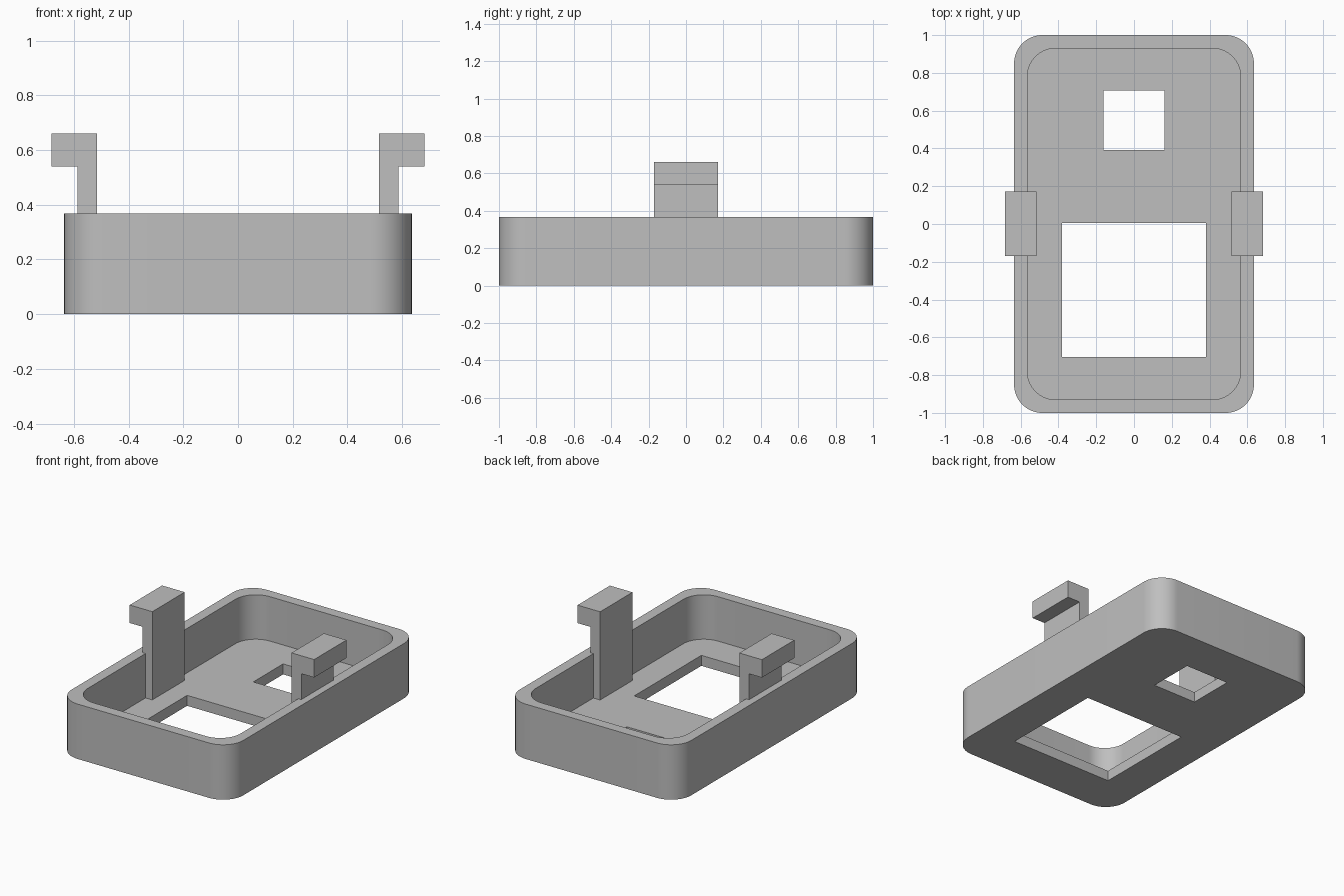
import bpy, bmesh
from math import cos, sin, pi

cube = bpy.data.objects.get("Cube")
if cube:
    bpy.data.objects.remove(cube, do_unlink=True)

GREY = (0.52, 0.52, 0.52, 1)
grey = bpy.data.materials.new("plain grey")
grey.use_nodes = True
grey.diffuse_color = GREY
grey.node_tree.nodes["Principled BSDF"].inputs["Base Color"].default_value = GREY

HEIGHT, FLOOR, TOP = 0.367, 0.07, 0.66
HALF_X, HALF_Y, WALL, RADIUS = 0.635, 1.0, 0.07, 0.15


def rounded_outline(hx, hy, r, steps=16):
    """Counter-clockwise rounded rectangle."""
    pts = []
    for i, (sx, sy) in enumerate([(1, 1), (-1, 1), (-1, -1), (1, -1)]):
        for k in range(steps + 1):
            a = (i + k / steps) * pi / 2
            pts.append((sx * (hx - r) + r * cos(a), sy * (hy - r) + r * sin(a)))
    return pts


def rect(x0, x1, y0, y1):
    return [(x0, y0), (x1, y0), (x1, y1), (x0, y1)]


def prism(name, outline, to_3d, depth):
    """Extrude a flat outline, placed by to_3d, along depth."""
    bm = bmesh.new()
    face = bm.faces.new([bm.verts.new(to_3d(p)) for p in outline])
    new = bmesh.ops.extrude_face_region(bm, geom=[face])["geom"]
    verts = [g for g in new if isinstance(g, bmesh.types.BMVert)]
    bmesh.ops.translate(bm, verts=verts, vec=depth)
    bmesh.ops.recalc_face_normals(bm, faces=bm.faces)
    mesh = bpy.data.meshes.new(name)
    bm.to_mesh(mesh)
    bm.free()
    mesh.materials.append(grey)
    obj = bpy.data.objects.new(name, mesh)
    bpy.context.collection.objects.link(obj)
    return obj


def upright(name, outline, z0, z1):
    return prism(name, outline, lambda p: (p[0], p[1], z0), (0, 0, z1 - z0))


def cut(target, cutter):
    mod = target.modifiers.new("cut", "BOOLEAN")
    mod.operation, mod.solver, mod.object = "DIFFERENCE", "EXACT", cutter
    bpy.context.view_layer.objects.active = target
    bpy.ops.object.modifier_apply(modifier=mod.name)
    bpy.data.objects.remove(cutter, do_unlink=True)


# Tray: rounded block, hollowed, with two openings in the floor
tray = upright("tray", rounded_outline(HALF_X, HALF_Y, RADIUS), 0, HEIGHT)
cavity = rounded_outline(HALF_X - WALL, HALF_Y - WALL, RADIUS)
cut(tray, upright("cavity_cutter", cavity, FLOOR, 1))
cut(tray, upright("large_opening_cutter", rect(-0.38, 0.38, -0.705, 0.005), -1, 1))
cut(tray, upright("small_opening_cutter", rect(-0.162, 0.162, 0.393, 0.708), -1, 1))

bpy.ops.object.select_all(action="DESELECT")
tray.select_set(True)
bpy.context.view_layer.objects.active = tray
bpy.ops.object.shade_smooth_by_angle(angle=pi / 6)

# Clips: upright arm rising from the floor with an outward hook
hook = [(0.515, FLOOR), (0.587, FLOOR), (0.587, 0.54),
        (0.682, 0.54), (0.682, TOP), (0.515, TOP)]
for name, side in (("left_clip", 1), ("right_clip", -1)):
    prism(name, hook, lambda p: (side * p[0], -0.17, p[1]), (0, 0.342, 0))
